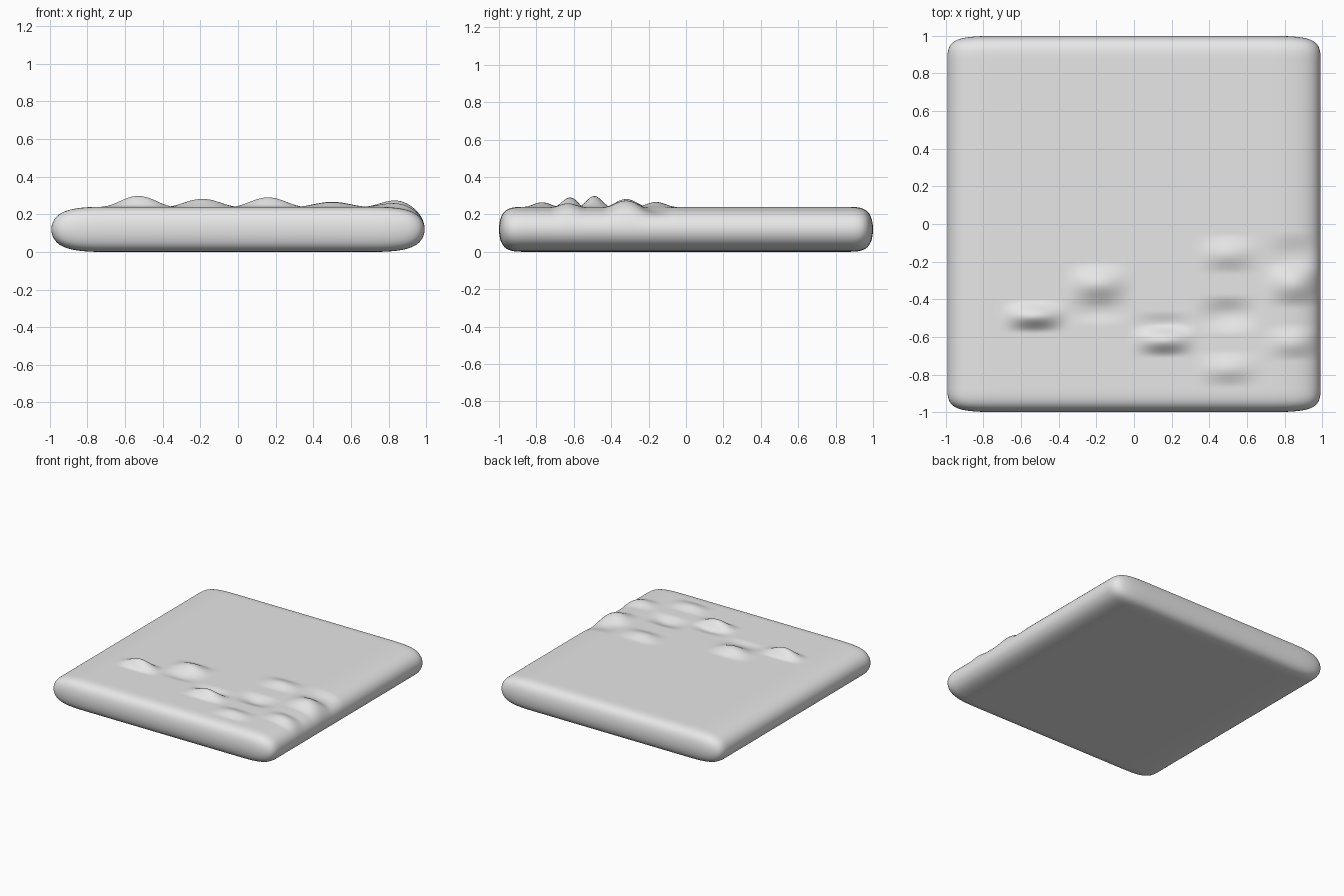
import bpy, bmesh, math
from mathutils import Vector

cube = bpy.data.objects.get("Cube")
if cube:
    bpy.data.objects.remove(cube, do_unlink=True)

HALF_X, HALF_Y, HEIGHT = 1.006, 1.006, 0.24
COLUMNS, ROWS = 6, 14

# Grey material
grey = bpy.data.materials.new("plain grey")
grey.use_nodes = True
grey.diffuse_color = (0.8, 0.8, 0.8, 1)
grey.node_tree.nodes["Principled BSDF"].inputs["Base Color"].default_value = (0.8, 0.8, 0.8, 1)

# Slab cage: a box cut into columns and rows, so its rim rounds off when subdivided
bm = bmesh.new()
bmesh.ops.create_cube(bm, size=2)
bmesh.ops.scale(bm, vec=(HALF_X, HALF_Y, HEIGHT / 2), verts=bm.verts)
bmesh.ops.translate(bm, vec=(0, 0, HEIGHT / 2), verts=bm.verts)


def cut(axis, half, count):
    for i in range(1, count):
        point = axis * (half * (2 * i / count - 1))
        geom = bm.verts[:] + bm.edges[:] + bm.faces[:]
        bmesh.ops.bisect_plane(bm, geom=geom, plane_co=point, plane_no=axis)


cut(Vector((1, 0, 0)), HALF_X, COLUMNS)
cut(Vector((0, 1, 0)), HALF_Y, ROWS)
mesh = bpy.data.meshes.new("slab")
bm.to_mesh(mesh)
bm.free()
slab = bpy.data.objects.new("slab", mesh)
bpy.context.collection.objects.link(slab)
mesh.materials.append(grey)

bpy.ops.object.select_all(action="DESELECT")
slab.select_set(True)
bpy.context.view_layer.objects.active = slab
rounding = slab.modifiers.new("rounding", "SUBSURF")
rounding.levels = rounding.render_levels = 4
bpy.ops.object.modifier_apply(modifier=rounding.name)

# Ripples on the top: x, y, height (negative is a dip), half width in y
RIPPLES = [
    (-0.53, -0.49, 0.058, 0.09),
    (-0.19, -0.32, 0.042, 0.12),
    (-0.19, -0.47, -0.010, 0.07),
    (0.16, -0.62, 0.050, 0.09),
    (0.16, -0.53, -0.012, 0.07),
    (0.50, -0.16, 0.026, 0.11),
    (0.50, -0.48, -0.028, 0.11),
    (0.50, -0.77, 0.024, 0.10),
    (0.86, -0.32, 0.042, 0.13),
    (0.86, -0.16, -0.018, 0.12),
    (0.86, -0.63, 0.026, 0.10),
]
REACH_X = 0.2


def swell(distance, reach):
    return math.cos(math.pi / 2 * min(1, abs(distance) / reach)) ** 2


for v in slab.data.vertices:
    x, y, z = v.co
    fade = max(0, z / HEIGHT - 0.4) / 0.6
    v.co.z += fade * sum(h * swell(x - cx, REACH_X) * swell(y - cy, reach)
                         for cx, cy, h, reach in RIPPLES)

bpy.ops.object.shade_smooth()
